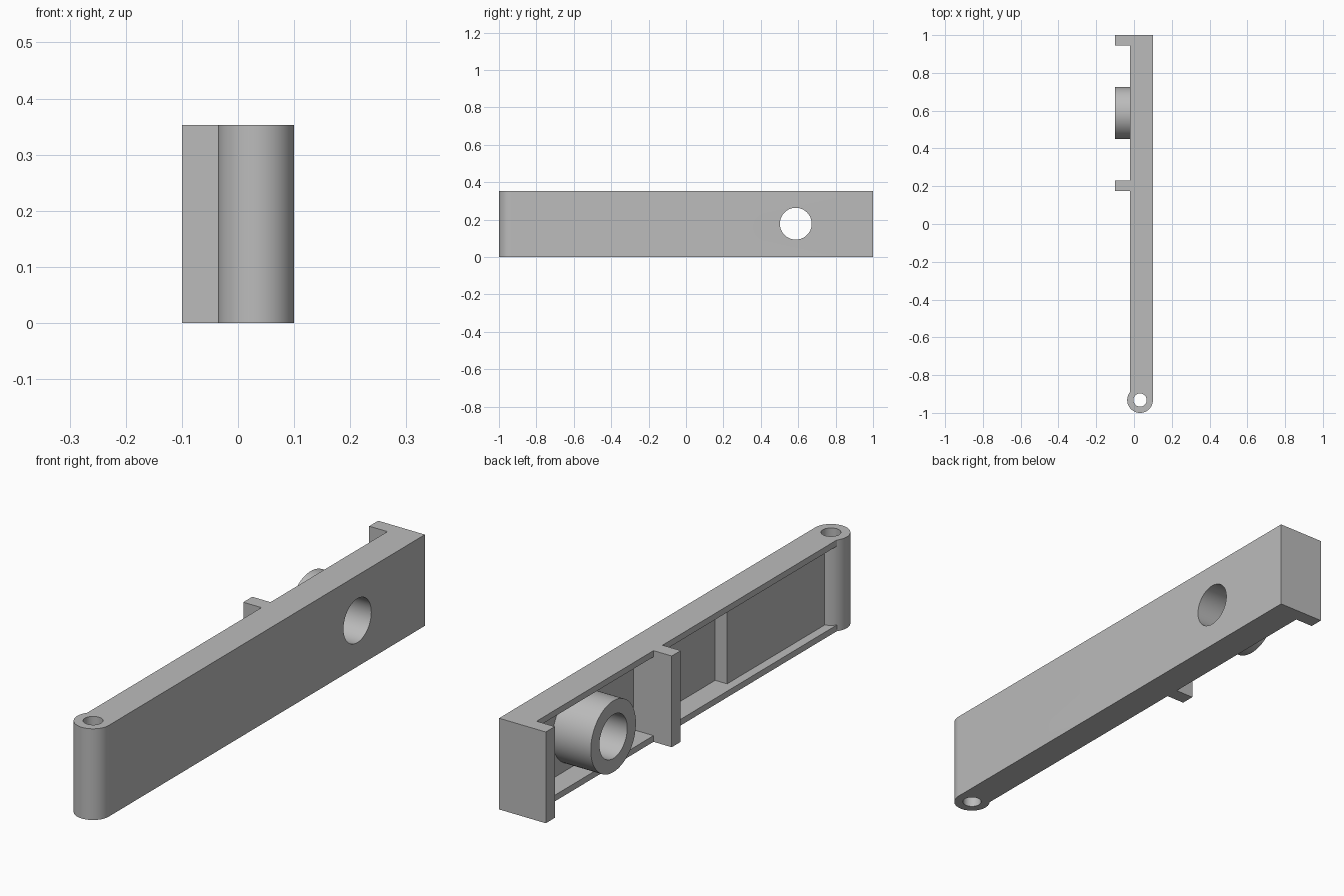
import bpy, bmesh, math
from mathutils import Matrix

cube = bpy.data.objects.get("Cube")
if cube:
    bpy.data.objects.remove(cube, do_unlink=True)

# Main dimensions
HEIGHT, FLANGE = 0.353, 0.024
OUT, BACK, TIP = 0.10, -0.022, -0.10       # outer face, flange edge, lug tips (x)
DEEP, SHALLOW = 0.064, 0.013               # recess floors (x)
HINGE_X, HINGE_Y, HINGE_R = 0.032, -0.932, 0.068
BOSS_Y, BOSS_Z = 0.587, 0.178
LUG_A, LUG_B, LIP = 0.175, 0.23, 0.945     # middle lug and end lip (y)

grey = bpy.data.materials.new("plain grey")
grey.use_nodes = True
colour = (0.50, 0.50, 0.50, 1)
grey.diffuse_color = colour
grey.node_tree.nodes["Principled BSDF"].inputs["Base Color"].default_value = colour


def finish(name, bm):
    bmesh.ops.recalc_face_normals(bm, faces=bm.faces)
    mesh = bpy.data.meshes.new(name)
    bm.to_mesh(mesh)
    bm.free()
    mesh.materials.append(grey)
    ob = bpy.data.objects.new(name, mesh)
    bpy.context.collection.objects.link(ob)
    return ob


def prism(name, outline, z0, z1):
    """Extrude a plan outline upward."""
    bm = bmesh.new()
    face = bm.faces.new([bm.verts.new((x, y, z0)) for x, y in outline])
    top = bmesh.ops.extrude_face_region(bm, geom=[face])["geom"]
    bmesh.ops.translate(bm, vec=(0, 0, z1 - z0),
                        verts=[v for v in top if isinstance(v, bmesh.types.BMVert)])
    return finish(name, bm)


def cylinder(name, radius, length, centre, along_x=False):
    bm = bmesh.new()
    turn = Matrix.Rotation(math.pi / 2, 4, 'Y') if along_x else Matrix()
    bmesh.ops.create_cone(bm, cap_ends=True, segments=64, radius1=radius, radius2=radius,
                          depth=length, matrix=Matrix.Translation(centre) @ turn)
    return finish(name, bm)


def combine(target, tool, operation):
    mod = target.modifiers.new(operation, 'BOOLEAN')
    mod.operation, mod.solver, mod.object = operation, 'EXACT', tool
    bpy.context.view_layer.objects.active = target
    bpy.ops.object.modifier_apply(modifier=mod.name)
    bpy.data.objects.remove(tool, do_unlink=True)


def hinge_arc(start, end, steps):
    """Points on the hinge barrel between two angles."""
    angles = [start + (end - start) * i / steps for i in range(steps + 1)]
    return [(HINGE_X + HINGE_R * math.cos(a), HINGE_Y + HINGE_R * math.sin(a)) for a in angles]


def barrel_angle(x):
    return math.acos((x - HINGE_X) / HINGE_R)


# Arm with end lip, middle lug and rounded hinge end
arm = prism("lever_arm", [
    (OUT, 1), (TIP, 1), (TIP, LIP), (BACK, LIP),
    (BACK, LUG_B), (TIP, LUG_B), (TIP, LUG_A), (BACK, LUG_A),
    *hinge_arc(barrel_angle(BACK), 2 * math.pi, 48)], 0, HEIGHT)

# Recess around the boss
outside = BACK - 0.05
combine(arm, prism("boss_recess", [
    (outside, LUG_B), (DEEP, LUG_B), (DEEP, LIP), (outside, LIP)],
    FLANGE, HEIGHT - FLANGE), 'DIFFERENCE')

# Long stepped recess, ending against the hinge barrel
STEP_Y = -0.27
barrel = hinge_arc(barrel_angle(SHALLOW), barrel_angle(BACK), 8)
combine(arm, prism("long_recess", [
    (outside, LUG_A), (DEEP, LUG_A), (DEEP, STEP_Y), (SHALLOW, STEP_Y),
    *barrel, (outside, barrel[-1][1])],
    FLANGE, HEIGHT - FLANGE), 'DIFFERENCE')

# Round boss, its through bore and the hinge pin hole
boss_end = 0.08
combine(arm, cylinder("boss", 0.138, boss_end - TIP,
                      ((boss_end + TIP) / 2, BOSS_Y, BOSS_Z), True), 'UNION')
combine(arm, cylinder("boss_bore", 0.085, 1, (0, BOSS_Y, BOSS_Z), True), 'DIFFERENCE')
combine(arm, cylinder("pin_hole", 0.035, 1, (HINGE_X, HINGE_Y, 0)), 'DIFFERENCE')

# Smooth the round surfaces, keep the edges crisp
bpy.ops.object.select_all(action='DESELECT')
arm.select_set(True)
bpy.context.view_layer.objects.active = arm
bpy.ops.object.shade_smooth_by_angle(angle=math.radians(30))
